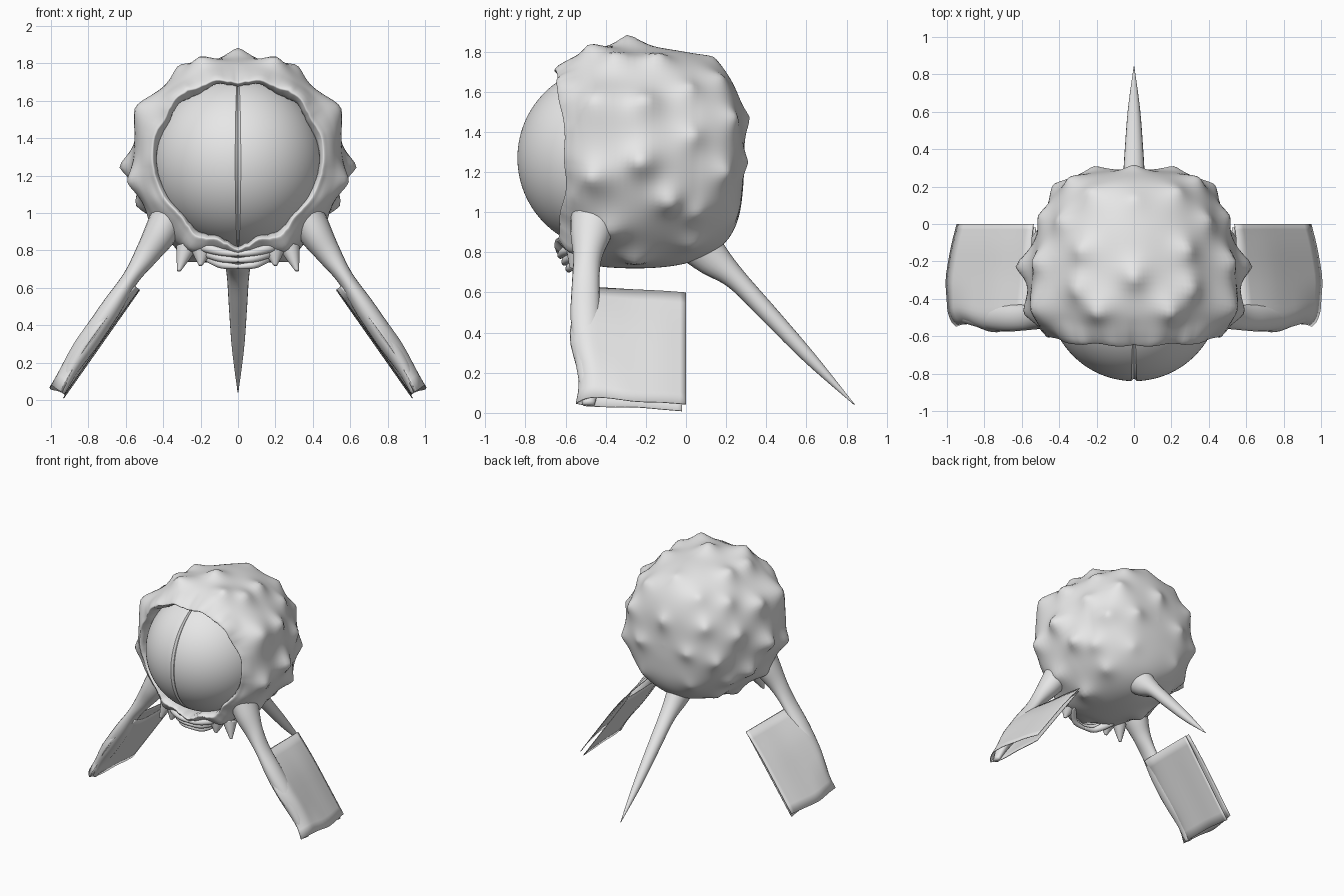
import bpy
import bmesh
import math
from mathutils import Vector

if "Cube" in bpy.data.objects:
    bpy.data.objects.remove(bpy.data.objects["Cube"])

grey = bpy.data.materials.new("plain grey")
grey.diffuse_color = (0.8, 0.8, 0.8, 1)
grey.use_nodes = True
grey.node_tree.nodes["Principled BSDF"].inputs["Base Color"].default_value = grey.diffuse_color


def spline(points, n):
    """Smooth interpolation through tuples of any length."""
    out = []
    last = len(points) - 1
    for i in range(last):
        quad = [points[max(0, min(last, i + k))] for k in (-1, 0, 1, 2)]
        for j in range(n):
            t = j / n
            out.append(tuple(
                0.5 * (2 * b + (c - a) * t + (2 * a - 5 * b + 4 * c - d) * t * t
                       + (3 * b - a - 3 * c + d) * t ** 3)
                for a, b, c, d in zip(*quad)))
    out.append(tuple(points[-1]))
    return out


def finish(name, bm, mirror=False, angle=None):
    bmesh.ops.recalc_face_normals(bm, faces=bm.faces)
    mesh = bpy.data.meshes.new(name)
    bm.to_mesh(mesh)
    bm.free()
    mesh.materials.append(grey)
    ob = bpy.data.objects.new(name, mesh)
    bpy.context.collection.objects.link(ob)
    mesh.shade_smooth()
    if angle:
        mesh.set_sharp_from_angle(angle=math.radians(angle))
    if mirror:
        ob.modifiers.new("mirror", 'MIRROR')
    return ob


def skin(rings, cap_start=True, cap_end=True):
    """Join closed rings of points with faces."""
    bm = bmesh.new()
    loops = [[bm.verts.new(p) for p in r] for r in rings]
    n = len(loops[0])
    for a, b in zip(loops, loops[1:]):
        for i in range(n):
            j = (i + 1) % n
            bm.faces.new((a[i], a[j], b[j], b[i]))
    if cap_start:
        bm.faces.new(loops[0])
    if cap_end:
        bm.faces.new(loops[-1])
    return bm


def tube(name, points, side, sides=20, steps=6, mirror=False):
    """Tapered tube; points are x, y, z, radius along side, other radius."""
    pts = spline(points, steps)
    rings = []
    for k, p in enumerate(pts):
        a, b = pts[max(0, k - 1)], pts[min(len(pts) - 1, k + 1)]
        tangent = (Vector(b[:3]) - Vector(a[:3])).normalized()
        other = tangent.cross(side).normalized()
        rings.append([Vector(p[:3])
                      + side * p[3] * math.cos(math.tau * i / sides)
                      + other * p[4] * math.sin(math.tau * i / sides)
                      for i in range(sides)])
    return finish(name, skin(rings), mirror)


X, Y = Vector((1, 0, 0)), Vector((0, 1, 0))
centre = Vector((0, -0.16, 1.27))

# Knobbly shell: turned profile with an irregular front opening
profile = spline([(-0.42, 0.44), (-0.54, 0.43), (-0.615, 0.442), (-0.605, 0.465),
                  (-0.54, 0.505), (-0.43, 0.54), (-0.25, 0.55), (-0.08, 0.54),
                  (0.05, 0.51), (0.15, 0.46), (0.22, 0.39), (0.265, 0.285),
                  (0.285, 0.14), (0.29, 0.004)], 6)
# opening radius, from the bottom round to the top
opening = spline([(0.455,), (0.41,), (0.43,), (0.405,), (0.415,), (0.425,), (0.44,),
                  (0.44,), (0.43,), (0.45,), (0.425,), (0.44,), (0.41,)], 5)

# Knob position and height: half of the shell, repeated on the other side
knobs = [(0, -0.28, 1.84, 0.065), (0, 0.13, 1.76, 0.03), (0.19, -0.46, 1.8, 0.07),
         (0.28, -0.14, 1.76, 0.055), (0.30, -0.34, 1.76, 0.06), (0.5, -0.43, 1.54, 0.09),
         (0.5, -0.2, 1.54, 0.065), (0.40, 0.02, 1.62, 0.04), (0.22, 0.15, 1.64, 0.035),
         (0.57, -0.22, 1.25, 0.085), (0.57, -0.46, 1.17, 0.07), (0.53, -0.08, 1.05, 0.07),
         (0.5, 0.04, 1.38, 0.045), (0.32, 0.22, 1.46, 0.045), (0, 0.27, 1.45, 0.04),
         (0.2, 0.28, 1.25, 0.035), (0.4, 0.18, 1.2, 0.045), (0.2, 0.22, 0.99, 0.02),
         (0.44, 0.06, 0.99, 0.04), (0.45, -0.38, 0.9, 0.05), (0.27, -0.25, 0.76, 0.05),
         (0.3, 0.03, 0.84, 0.035), (0.26, -0.6, 1.64, 0.035), (0.42, -0.57, 1.42, 0.015),
         (0.45, -0.57, 1.08, 0.015), (0.24, -0.56, 0.83, 0.045)]
knob_dirs = []
for x, y, z, height in knobs:
    width = 0.20 if y == -0.43 else 0.13
    for sx in ((1, -1) if x else (1,)):
        knob_dirs.append(((Vector((x * sx, y, z)) - centre).normalized(), height, width))

segments = 144
rings = []
for y, r in profile:
    ring = []
    blend = max(0.0, min(1.0, (-0.50 - y) / 0.10)) if y < -0.5 else 0.0
    inside = r < 0.44 and y < -0.4
    if r < 0.442 and y < -0.4:
        blend = 1.0
    # the back is a little narrower than it is tall
    narrow = 1 - 0.07 * max(0.0, min(1.0, (y + 0.2) / 0.25))
    for i in range(segments):
        a = math.tau * i / segments
        fold = 1 - abs(1 - a / math.pi)
        rim = opening[round(fold * (len(opening) - 1))][0]
        rr = r + (rim - 0.435) * blend
        # rim leans forward at the top and bottom
        wave = (0.025 * math.cos(a * 2) + 0.01 * math.sin(9 * fold * math.pi)) * blend
        p = Vector((rr * math.sin(a) * narrow, y - wave, 1.27 - rr * math.cos(a)))
        d = (p - centre).normalized()
        push = 0 if inside else sum(
            h * math.exp(-(d.angle(u) / w) ** 1.45) for u, h, w in knob_dirs)
        ring.append(p + d * push)
    rings.append(ring)
finish("shell", skin(rings, cap_start=False))

# Large eyeball with a narrow upright seam
bm = bmesh.new()
bmesh.ops.create_uvsphere(bm, u_segments=192, v_segments=64, radius=0.46)
for v in bm.verts:
    if abs(v.co.x) < 0.001:
        v.co *= 0.97
    v.co += Vector((0, -0.38, 1.27))
finish("eyeball", bm, angle=30)

# Tail spike
tube("tail_spike", [(0, 0.02, 0.88, 0.11, 0.12), (0, 0.13, 0.77, 0.08, 0.09),
                    (0, 0.25, 0.665, 0.06, 0.055), (0, 0.42, 0.485, 0.048, 0.045),
                    (0, 0.62, 0.27, 0.032, 0.032), (0, 0.84, 0.04, 0.002, 0.002)], X)

# Front legs
tube("front_legs", [(0.34, -0.45, 1.04, 0.12, 0.10), (0.41, -0.47, 0.90, 0.105, 0.09),
                    (0.49, -0.49, 0.775, 0.072, 0.065), (0.575, -0.50, 0.65, 0.068, 0.045),
                    (0.68, -0.50, 0.49, 0.075, 0.055), (0.79, -0.49, 0.325, 0.072, 0.055),
                    (0.89, -0.48, 0.165, 0.055, 0.038), (0.945, -0.485, 0.04, 0.03, 0.02)],
     Y, mirror=True)

# Leg fins: an outer sheet wrapping the leg and a flat inner sheet, open at the back
along = Vector((0.575, 0, -0.818))
across = Vector((0.818, 0, 0.575))
start = Vector((0.525, 0, 0.59))
outer = spline([(-0.555, 0.06, 0.0), (-0.53, 0.10, 0.0), (-0.48, 0.122, 0.0),
                (-0.40, 0.11, 0.005), (-0.27, 0.085, 0.02), (-0.12, 0.06, 0.01),
                (0.0, 0.03, 0.0)], 3)
inner = spline([(-0.555, 0.06, 0.0), (-0.48, 0.02, 0.0), (-0.40, 0.008, 0.0),
                (-0.25, 0.005, 0.0), (-0.12, 0.0, 0.01), (-0.02, 0.0, 0.02)], 3)
bm = bmesh.new()
rows = 10
for sheet in (outer, inner):
    grid = []
    for k in range(rows + 1):
        t = k / rows
        swell = 0.5 + 0.5 * math.sin(min(1, 2.2 * t) * math.pi / 2)
        row = []
        for y, n, s in sheet:
            front = max(0, (-y - 0.3) / 0.25)
            n *= swell * (1 - 0.4 * front * max(0, (t - 0.65) / 0.35))
            y += 0.022 * front * math.cos(t * 7.5)
            row.append(bm.verts.new(start + along * (t * (0.69 + s)) + across * n + Y * y))
        grid.append(row)
    for a, b in zip(grid, grid[1:]):
        for i in range(len(a) - 1):
            bm.faces.new((a[i], a[i + 1], b[i + 1], b[i]))
fins = finish("leg_fins", bm, mirror=True, angle=50)
thick = fins.modifiers.new("thickness", 'SOLIDIFY')
thick.thickness = 0.005
thick.offset = 0

# Folded lips under the eye
for k in range(3):
    z = 0.81 - 0.034 * k
    y = -0.62 + 0.02 * k
    tube(f"lip_fold_{k + 1}",
         [(0.24 - 0.03 * k, y + 0.10, z + 0.04, 0.03, 0.03),
          (0.17 - 0.02 * k, y + 0.03, z + 0.005, 0.026, 0.026),
          (0.08, y, z - 0.02, 0.02, 0.02), (-0.005, y - 0.005, z - 0.03, 0.013, 0.013)],
         Y, sides=12, mirror=True)

# Small barbs under the front of the shell
barbs = [((0.27, -0.5, 0.82), (0.315, -0.54, 0.69)), ((0.19, -0.54, 0.80), (0.20, -0.57, 0.72))]
for k, (a, b) in enumerate(barbs):
    mid = [(p + q) / 2 for p, q in zip(a, b)]
    tube(f"barb_{k + 1}", [(*a, 0.06, 0.06), (*mid, 0.036, 0.036), (*b, 0.01, 0.01)],
         X, sides=12, mirror=True)
